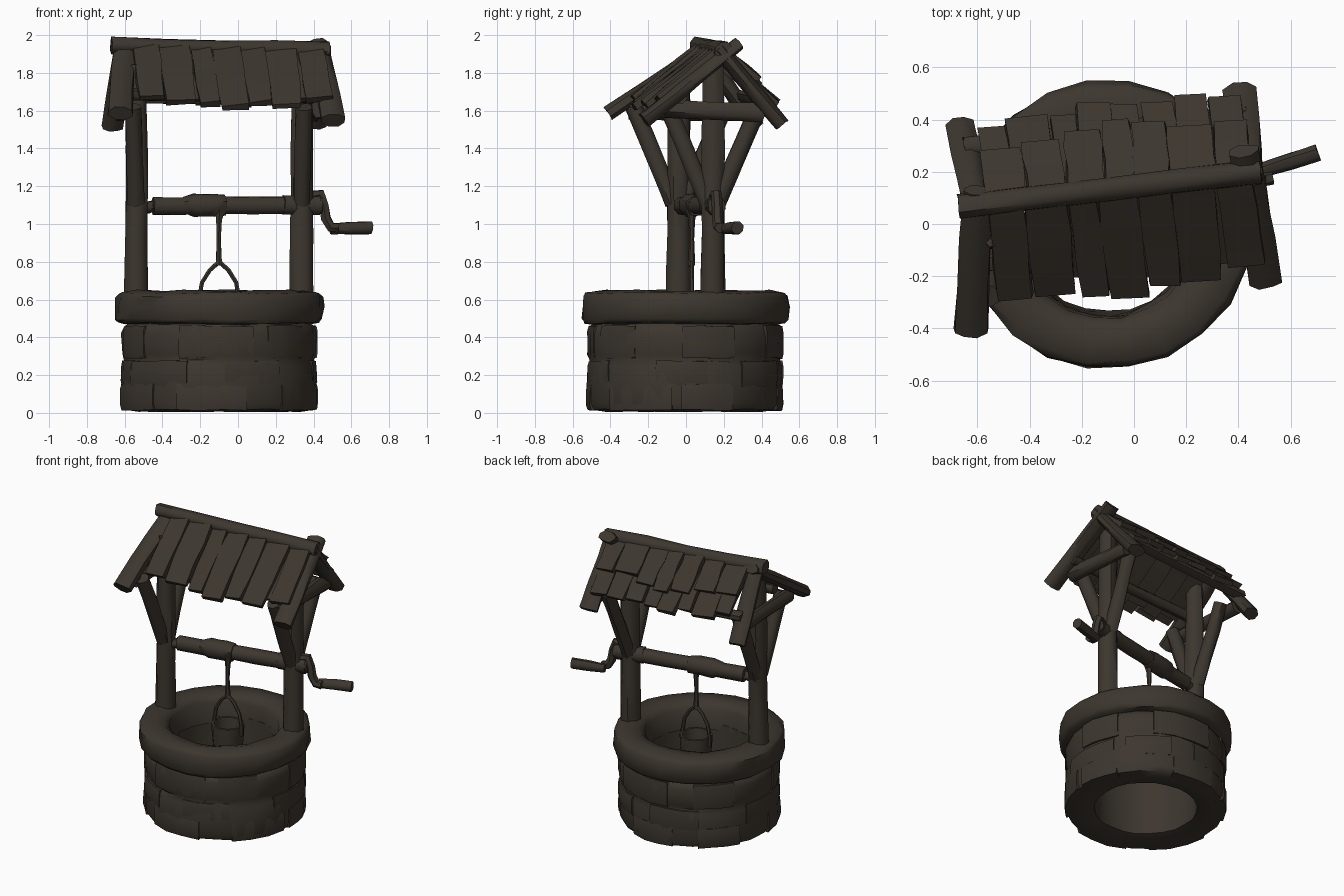
import bpy, bmesh, math, random
from mathutils import Vector

if "Cube" in bpy.data.objects:
    bpy.data.objects.remove(bpy.data.objects["Cube"])

random.seed(7)
wood_stone = bpy.data.materials.new("dark weathered brown")
wood_stone.diffuse_color = (0.046, 0.037, 0.028, 1)
wood_stone.use_nodes = True
wood_stone.node_tree.nodes["Principled BSDF"].inputs["Base Color"].default_value = wood_stone.diffuse_color
CX, CY = -0.1, -0.005  # axis of the well


def jit(a):
    return random.uniform(-a, a)


def finish(bm, name):
    bmesh.ops.recalc_face_normals(bm, faces=bm.faces)
    me = bpy.data.meshes.new(name)
    bm.to_mesh(me)
    bm.free()
    me.materials.append(wood_stone)
    ob = bpy.data.objects.new(name, me)
    bpy.context.collection.objects.link(ob)
    return ob


def skin(bm, rings, closed=False):
    n = len(rings[0])
    pairs = list(zip(rings, rings[1:])) + ([(rings[-1], rings[0])] if closed else [])
    for p, q in pairs:
        for i in range(n):
            j = (i + 1) % n
            bm.faces.new((p[i], p[j], q[j], q[i]))
    if not closed:
        bm.faces.new(rings[0])
        bm.faces.new(rings[-1][::-1])


def sweep(name, pts, w, d, sides=4, up=(0, 0, 1), rough=0.0, scale=None):
    """Tube through pts: w across, d along the up hint, optional scale per point."""
    bm = bmesh.new()
    pts = [Vector(p) for p in pts]
    rings = []
    k = 1 / math.cos(math.pi / sides)
    for i, p in enumerate(pts):
        t = (pts[min(i + 1, len(pts) - 1)] - pts[max(i - 1, 0)]).normalized()
        side = t.cross(Vector(up)).normalized()
        nrm = side.cross(t)
        s = scale[i] if scale else 1
        ring = []
        for m in range(sides):
            a = 2 * math.pi * (m + 0.5) / sides
            co = p + side * (math.cos(a) * w / 2 * k * s) + nrm * (math.sin(a) * d / 2 * k * s)
            ring.append(bm.verts.new(co + Vector((jit(rough), jit(rough), jit(rough)))))
        rings.append(ring)
    skin(bm, rings)
    return finish(bm, name)


def beam(name, a, b, w, d, sides=4, up=(0, 0, 1), rough=0.006, cuts=2, scale=None):
    a, b = Vector(a), Vector(b)
    return sweep(name, [a.lerp(b, i / cuts) for i in range(cuts + 1)], w, d, sides, up, rough, scale)


def lathe(name, profile, seg, rough, cx=CX, cy=CY):
    """Closed (radius, z) loop turned about a vertical axis."""
    bm = bmesh.new()
    rings = []
    for i in range(seg):
        a = 2 * math.pi * i / seg
        ring = []
        for r, z in profile:
            r2 = r + jit(rough)
            ring.append(bm.verts.new((cx + r2 * math.cos(a), cy + r2 * math.sin(a),
                                      max(0, z + jit(rough * 0.6)))))
        rings.append(ring)
    skin(bm, rings, True)
    return finish(bm, name)


def stone(name, a0, a1, z0, z1, r0, r1):
    """Curved block set into the wall."""
    bm = bmesh.new()
    rings = []
    for i in range(4):
        a = a0 + (a1 - a0) * i / 3
        rings.append([bm.verts.new((CX + r * math.cos(a), CY + r * math.sin(a), z + jit(0.004)))
                      for r, z in ((r0, z0), (r1 - 0.006, z0), (r1 + jit(.003), z0 + 0.03),
                                   (r1 + jit(.003), z1 - 0.03), (r1 - 0.006, z1), (r0, z1))])
    skin(bm, rings)
    return finish(bm, name)


# Well wall, stones and rim
lathe("well_wall", [(0.33, 0.03), (0.42, 0.006), (0.505, 0.018), (0.518, 0.05), (0.518, 0.15),
                    (0.516, 0.25), (0.503, 0.28), (0.516, 0.31), (0.517, 0.42), (0.505, 0.46),
                    (0.44, 0.5), (0.35, 0.5), (0.345, 0.25)], 24, 0.005)
for c, (z0, z1, n, off) in enumerate(((0.014, 0.15, 6, 0.1), (0.14, 0.275, 6, 0.6),
                                      (0.29, 0.46, 6, 1.1))):
    for i in range(n):
        a = off + 2 * math.pi * (i + jit(0.15)) / n
        stone(f"wall_stone_{c}_{i}", a, a + random.uniform(0.45, 0.8), z0, z1, 0.45,
              0.521 + jit(0.004))
lathe("well_rim", [(0.345, 0.46), (0.45, 0.465), (0.535, 0.475), (0.551, 0.495), (0.555, 0.56),
                   (0.55, 0.615), (0.53, 0.635), (0.45, 0.648), (0.385, 0.635), (0.355, 0.60)],
      22, 0.009)

# Posts with two braces each
POSTS = {"left": (-0.54, -0.04), "right": (0.335, 0.14)}
for side, (x, y) in POSTS.items():
    s = -1 if side == "left" else 1
    beam(f"{side}_post", (x, y, 0.5), (x + 0.005, y + 0.005, 1.84), 0.115, 0.12, 8, (0, 1, 0),
         0.004, 6, [1.1, 1.06, 1.02, 1, 1, 0.95, 0.85])
    for k, end in (("front", -0.235), ("back", 0.245)):
        beam(f"{side}_{k}_brace", (x, y + 0.1 * end, 1.11), (x + 0.015 * s, y + end, 1.62),
             0.09, 0.085, 8, (1, 0, 0), 0.004, 3)

# Gable trusses: rafters and tie beams
for name, a, b, w in (
        ("left_front_rafter", (-0.60, 0.13, 1.945), (-0.625, -0.41, 1.585), 0.12),
        ("left_back_rafter", (-0.60, 0.06, 1.95), (-0.665, 0.375, 1.515), 0.11),
        ("right_front_rafter", (0.42, 0.28, 1.955), (0.505, -0.22, 1.55), 0.12),
        ("right_back_rafter", (0.44, 0.17, 1.93), (0.405, 0.51, 1.525), 0.12)):
    beam(name, a, b, w, 0.075, 8, (0, 0, 1), 0.005, 3, [0.9, 1, 1, 1.05])
beam("left_tie_beam", (-0.60, -0.30, 1.60), (-0.62, 0.29, 1.59), 0.08, 0.085, 8)
beam("right_tie_beam", (0.43, -0.11, 1.61), (0.395, 0.41, 1.59), 0.08, 0.095, 8)


# Ridge beam, purlins and shingles
def ridge(x):
    return Vector((x, 0.145 + 0.115 * x, 1.93 - 0.022 * x))


beam("ridge_beam", ridge(-0.67), ridge(0.485), 0.09, 0.085, 8, (0, 0, 1), 0.005, 4)
for side, s, drop, reach, rows in (
        ("front", -1, 0.82, 0.385, ((0.10, 0.93, -0.016, 7), (0.02, 1.0, 0.012, 7))),
        ("back", 1, 0.87, 0.335, ((0.10, 1.0, -0.014, 8), (0.02, 0.66, 0.012, 7)))):
    down = Vector((-0.115 * s, s, -drop))          # slope direction per unit of run
    normal = Vector((0, s * drop, 1)).normalized()
    beam(f"{side}_purlin", ridge(-0.62) + down * 0.26 - normal * 0.055,
         ridge(0.46) + down * 0.26 - normal * 0.055, 0.06, 0.06, 8)
    for row, (t0, t1, lift, n) in enumerate(rows):
        step = 1.02 / n
        edges = [-0.565 + step * (i + (jit(0.2) if 0 < i < n else 0)) for i in range(n + 1)]
        for i in range(n):
            x = (edges[i] + edges[i + 1]) / 2
            bulge = -0.05 * abs(x + 0.05) / 0.5
            end = reach * t1 + bulge + jit(0.02)
            a = ridge(x) + down * (reach * t0) + normal * (lift + jit(0.004))
            b = ridge(x + jit(0.012)) + down * end + normal * (lift + 0.002 + jit(0.007))
            beam(f"{side}_shingle_{row}_{i}", a, b, edges[i + 1] - edges[i] - 0.004, 0.034, 4,
                 normal, 0.006, 3, [0.98, 1, 1, 0.95])


# Winding axle, rope coil and crank
def axle(x, z=1.10):
    return Vector((x, 0.071 + 0.206 * x, z))


beam("axle", axle(-0.45, 1.095), axle(0.44, 1.10), 0.09, 0.09, 8, (0, 0, 1), 0.003, 5)
beam("axle_collar", axle(-0.51, 1.085), axle(-0.45, 1.09), 0.055, 0.055, 8)
beam("rope_coil", axle(-0.29), axle(-0.07), 0.11, 0.11, 8, (0, 0, 1), 0.004, 4,
     [0.75, 1.12, 1.1, 1.05, 0.95])
beam("axle_hub", axle(0.24), axle(0.43), 0.10, 0.10, 8, (0, 0, 1), 0.003, 2)
sweep("crank_arm", [axle(0.39, 1.15), axle(0.435, 1.16), axle(0.455, 1.10), axle(0.465, 1.03),
                    axle(0.49, 0.985), axle(0.53, 0.98)], 0.05, 0.05, 6, (0, 1, 0.1), 0.002)
beam("crank_handle", axle(0.49, 0.975) + Vector((0, 0.035, 0)),
     axle(0.705, 0.98) + Vector((0, 0.055, 0)),
     0.062, 0.065, 8, (0, 0, 1), 0.003, 2, [0.85, 1, 1.03])

# Rope, bucket handle and bucket
BX, BY = -0.1, 0.03
sweep("rope", [(BX + 0.005, BY, 1.08), (BX, BY, 1.02), (BX - 0.003, BY, 0.92), (BX, BY, 0.78)],
      0.03, 0.03, 6, (0, 1, 0), 0.001, [1.8, 1.0, 0.75, 1.1])
for side, s in (("left", -1), ("right", 1)):
    sweep(f"bucket_handle_{side}", [(BX, BY, 0.80), (BX + s * 0.05, BY, 0.755),
                                    (BX + s * 0.09, BY, 0.69), (BX + s * 0.105, BY, 0.61),
                                    (BX + s * 0.105, BY, 0.54)],
          0.022, 0.022, 6, (0, 1, 0), 0.001)
lathe("bucket", [(0.001, 0.33), (0.085, 0.33), (0.095, 0.42), (0.097, 0.45), (0.104, 0.53),
                 (0.106, 0.60), (0.09, 0.60), (0.08, 0.50), (0.001, 0.50)], 12, 0.0008, BX, BY)

# Soft shading with sharp edges kept
bpy.ops.object.select_all(action="DESELECT")
for ob in bpy.context.scene.objects:
    ob.select_set(True)
    bpy.context.view_layer.objects.active = ob
bpy.ops.object.shade_smooth_by_angle(angle=math.radians(50))
